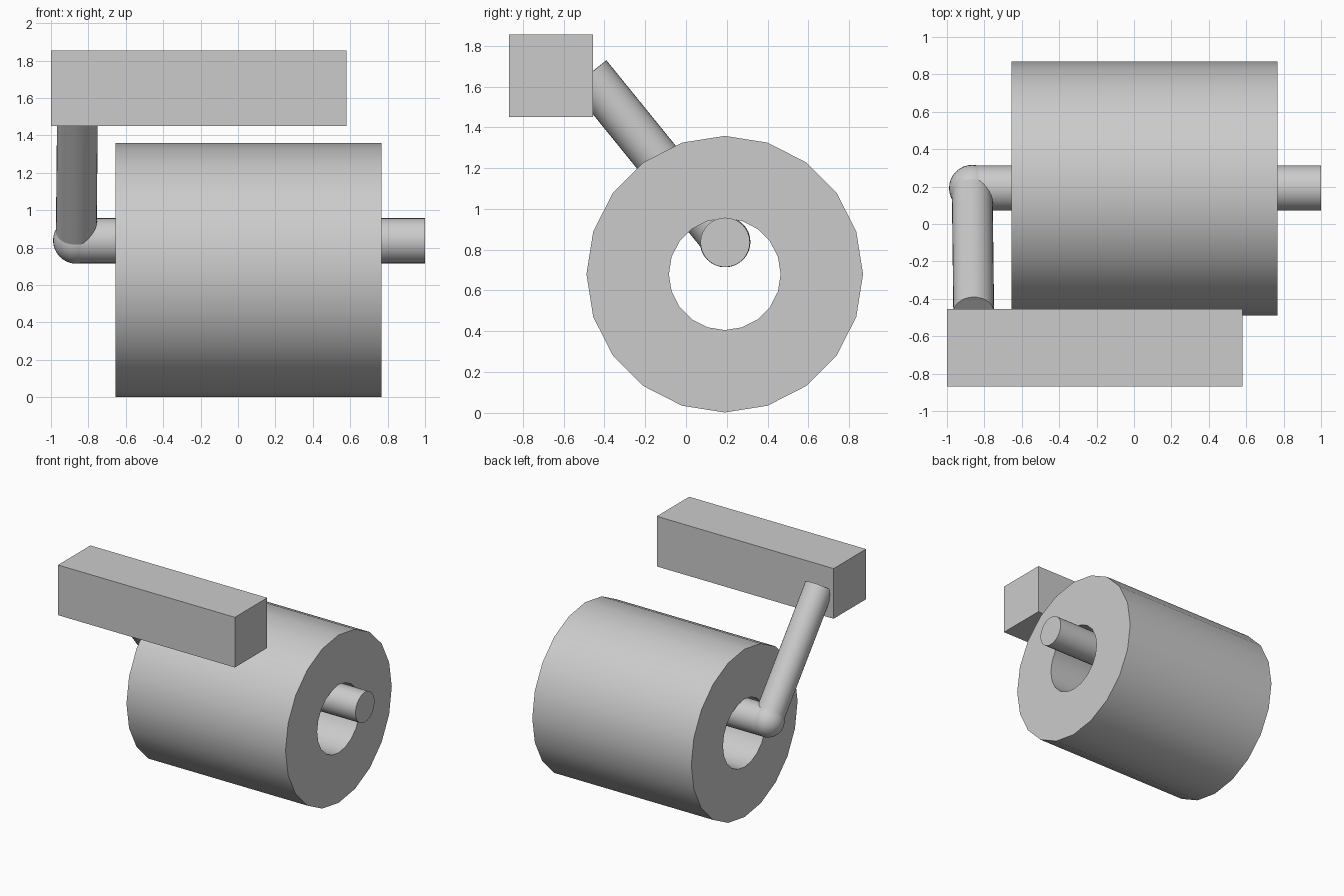
import bpy, bmesh, math
from mathutils import Vector

if "Cube" in bpy.data.objects:
    bpy.data.objects.remove(bpy.data.objects["Cube"])


def finish(bm, name, smooth=True):
    bmesh.ops.recalc_face_normals(bm, faces=bm.faces)
    me = bpy.data.meshes.new(name)
    bm.to_mesh(me)
    bm.free()
    ob = bpy.data.objects.new(name, me)
    bpy.context.collection.objects.link(ob)
    if smooth:
        bpy.ops.object.select_all(action='DESELECT')
        ob.select_set(True)
        bpy.context.view_layer.objects.active = ob
        bpy.ops.object.shade_smooth_by_angle(angle=math.radians(35))
    return ob


def rod(name, a, b, radius, sides=32):
    a, b = Vector(a), Vector(b)
    bm = bmesh.new()
    bmesh.ops.create_cone(bm, cap_ends=True, segments=sides, radius1=radius,
                          radius2=radius, depth=(b - a).length)
    ob = finish(bm, name)
    ob.location = (a + b) / 2
    ob.rotation_euler = (b - a).to_track_quat('Z', 'Y').to_euler()
    return ob


def tube(name, x0, x1, y, z, outer, inner, sides=20):
    bm = bmesh.new()
    rings = []
    for x, r in ((x0, outer), (x1, outer), (x1, inner), (x0, inner)):
        rings.append([bm.verts.new((x, y + r * math.sin(t), z + r * math.cos(t)))
                      for t in (2 * math.pi * i / sides for i in range(sides))])
    for k in range(4):
        p, q = rings[k], rings[(k + 1) % 4]
        for i in range(sides):
            j = (i + 1) % sides
            bm.faces.new((p[i], p[j], q[j], q[i]))
    return finish(bm, name)


# Wall mounting block
bm = bmesh.new()
bmesh.ops.create_cube(bm, size=1)
bmesh.ops.scale(bm, vec=(1.58, 0.413, 0.405), verts=bm.verts)
block = finish(bm, "mount_block", smooth=False)
block.location = (-0.21, -0.662, 1.652)

# Paper roll with open core
tube("paper_roll", -0.655, 0.766, 0.19, 0.68, 0.678, 0.274)

# Holder bar, rounded elbow and sloping arm
corner = (-0.865, 0.192, 0.838)
rod("holder_bar", (-0.865, 0.192, 0.836), (1.0, 0.192, 0.836), 0.121)
rod("support_arm", corner, (-0.857, -0.475, 1.66), 0.109)
bm = bmesh.new()
bmesh.ops.create_uvsphere(bm, u_segments=32, v_segments=16, radius=0.124)
elbow = finish(bm, "elbow")
elbow.location = corner
